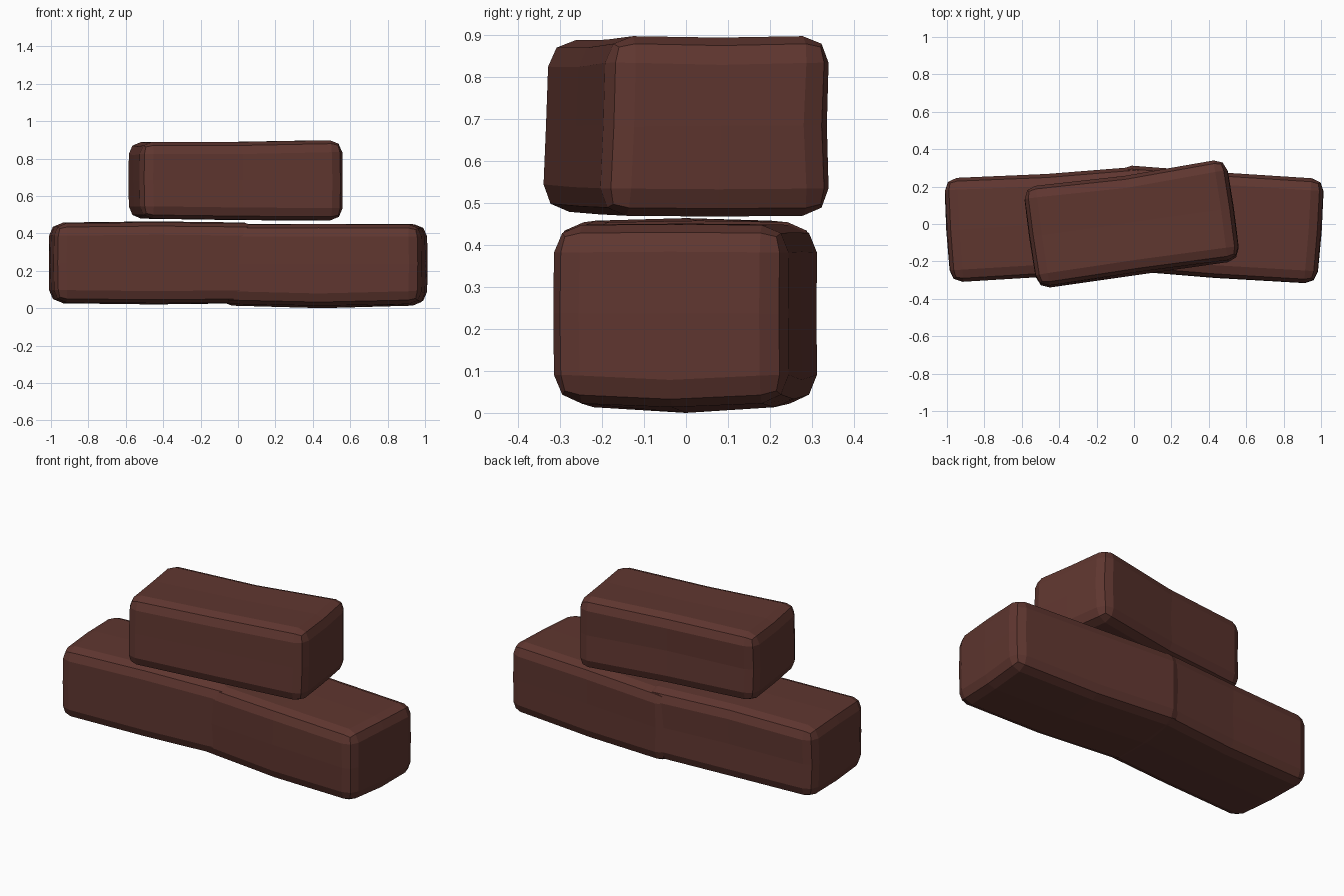
import bpy, bmesh, math
from mathutils import Matrix

if "Cube" in bpy.data.objects:
    bpy.data.objects.remove(bpy.data.objects["Cube"], do_unlink=True)

# Fired clay colour shared by all bricks
clay = bpy.data.materials.new("dark_red_clay")
clay.use_nodes = True
colour = (0.115, 0.037, 0.029, 1)
clay.diffuse_color = colour
clay.node_tree.nodes["Principled BSDF"].inputs["Base Color"].default_value = colour


def brick(name, centre, size, yaw, top=0, bottom=0, front=0, back=0, ends=0, flare=0, lean=0):
    """Worn brick: each face is pushed out (or in) at its middle, then edges are rounded."""
    bm = bmesh.new()
    bmesh.ops.create_cube(bm, size=2)
    bmesh.ops.subdivide_edges(bm, edges=bm.edges[:], cuts=1, use_grid_fill=True)

    # Outer edges of the box, to be rounded later
    bm.normal_update()
    rim = [e for e in bm.edges if e.calc_face_angle(0) > 1]

    for v in bm.verts:
        x, y, z = v.co
        mx, my, mz = 1 - abs(x), 1 - abs(y), 1 - abs(z)
        p = [c * s / 2 for c, s in zip(v.co, size)]
        p[0] += x * ends * (my + mz) / 2
        if abs(y) > 0.5:
            p[1] += y * (front if y < 0 else back) * (mx + mz * 0.5)
        if abs(z) > 0.5:
            p[2] += z * (bottom if z < 0 else top) * (mx + my) / 2
        p[2] *= 1 + flare * x
        p[1] += lean * z * (1 - y) / 2
        v.co = p

    bmesh.ops.bevel(bm, geom=rim, offset=0.065, segments=2, profile=0.5, affect='EDGES')
    bmesh.ops.recalc_face_normals(bm, faces=bm.faces[:])
    bm.transform(Matrix.Translation(centre) @ Matrix.Rotation(math.radians(yaw), 4, 'Z'))
    mesh = bpy.data.meshes.new(name)
    bm.to_mesh(mesh)
    bm.free()
    mesh.materials.append(clay)
    obj = bpy.data.objects.new(name, mesh)
    bpy.context.collection.objects.link(obj)
    return obj


# Two bricks overlapping end to end on the ground
brick("lower_right_brick", (-0.45, 0, 0.242), (1.09, 0.56, 0.42), 3.5,
      top=0.012, bottom=0.012, back=-0.012, ends=0.01)
brick("lower_left_brick", (0.45, 0, 0.237), (1.09, 0.56, 0.42), -4,
      top=0.004, bottom=0.027, front=0.006, back=-0.004, ends=0.01)

# One brick laid across them at a slant
brick("upper_brick", (-0.013, 0.005, 0.685), (1.09, 0.55, 0.42), 8.1,
      top=-0.012, bottom=0.004, front=-0.004, back=-0.02, ends=0.008,
      flare=0.025, lean=0.008)
